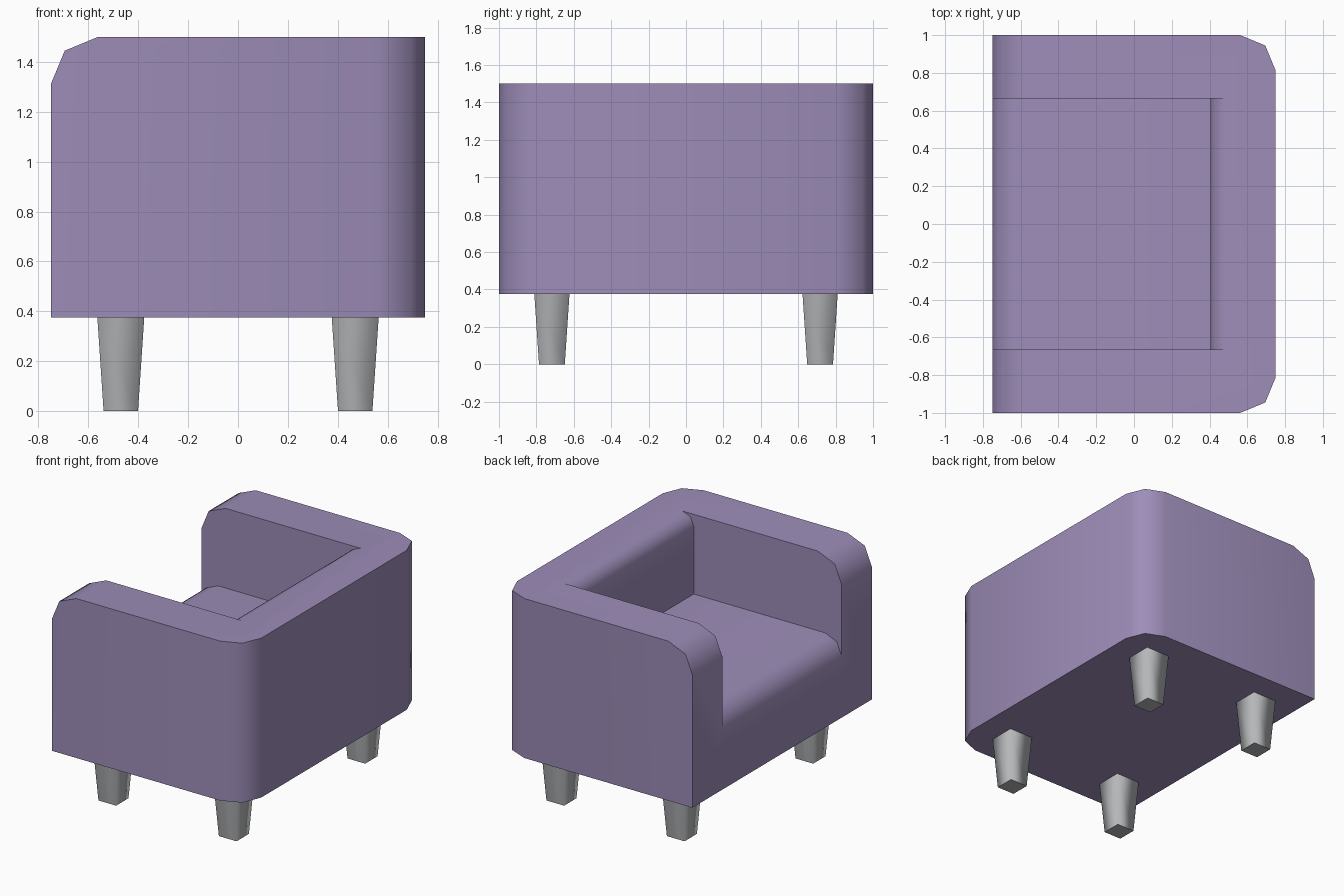
import bpy, bmesh, math

old = bpy.data.objects.get("Cube")
if old:
    bpy.data.objects.remove(old, do_unlink=True)


def make_material(name, rgb):
    mat = bpy.data.materials.new(name)
    mat.use_nodes = True
    mat.diffuse_color = (*rgb, 1)
    mat.node_tree.nodes["Principled BSDF"].inputs["Base Color"].default_value = (*rgb, 1)
    return mat


def add_object(name, bm, mat):
    bmesh.ops.recalc_face_normals(bm, faces=bm.faces)
    mesh = bpy.data.meshes.new(name)
    bm.to_mesh(mesh)
    bm.free()
    mesh.materials.append(mat)
    obj = bpy.data.objects.new(name, mesh)
    bpy.context.collection.objects.link(obj)
    return obj


def side_prism(points, half_width):
    """Extrude an x-z outline across y."""
    bm = bmesh.new()
    face = bm.faces.new([bm.verts.new((x, -half_width, z)) for x, z in points])
    ext = bmesh.ops.extrude_face_region(bm, geom=[face])
    moved = [v for v in ext["geom"] if isinstance(v, bmesh.types.BMVert)]
    bmesh.ops.translate(bm, verts=moved, vec=(0, 2 * half_width, 0))
    return bm


def rounded(cx, cz, r, start, end):
    """Two-segment rounded corner, angles in degrees."""
    angles = [math.radians(start + (end - start) * i / 2) for i in range(3)]
    return [(cx + r * math.cos(a), cz + r * math.sin(a)) for a in angles]


fabric = make_material("purple fabric", (0.337, 0.266, 0.479))
metal = make_material("grey leg", (0.462, 0.472, 0.483))

FRONT, BACK, BASE, TOP = -0.75, 0.75, 0.375, 1.5
CORNER, SEAT, SEAT_R, REST, LIP = 0.188, 0.938, 0.13, 0.405, 0.085

# Outer body: rounded arm fronts, then rounded rear corners
outline = [(FRONT, BASE)] + rounded(FRONT + CORNER, TOP - CORNER, CORNER, 180, 90)
outline += [(BACK, TOP), (BACK, BASE)]
bm = side_prism(outline, 1)
rear = [e for e in bm.edges
        if all(abs(v.co.x - BACK) < 1e-4 for v in e.verts)
        and abs(e.verts[0].co.z - e.verts[1].co.z) > 0.5]
bmesh.ops.bevel(bm, geom=rear, offset=CORNER, offset_type='OFFSET',
                segments=2, profile=0.5, affect='EDGES')
body = add_object("chair_body", bm, fabric)

# Seat hollow: rounded seat front and rounded backrest lip
hollow = [(FRONT - 0.2, SEAT - SEAT_R)]
hollow += rounded(FRONT + SEAT_R, SEAT - SEAT_R, SEAT_R, 180, 90)
hollow += [(REST, SEAT)] + rounded(REST + LIP, TOP - LIP, LIP, 180, 90)
hollow += [(REST + LIP, TOP + 0.2), (FRONT - 0.2, TOP + 0.2)]
cutter = add_object("seat_hollow", side_prism(hollow, 0.665), fabric)
cutter.hide_render = True

bpy.ops.object.select_all(action='DESELECT')
bpy.context.view_layer.objects.active = body
body.select_set(True)
cut = body.modifiers.new("seat hollow", 'BOOLEAN')
cut.operation = 'DIFFERENCE'
cut.solver = 'EXACT'
cut.object = cutter
bpy.ops.object.modifier_apply(modifier=cut.name)
bpy.data.objects.remove(cutter, do_unlink=True)
bpy.ops.object.shade_smooth_by_angle(angle=math.radians(50))

# Tapered square legs with softly shaded sides
for x, end in ((-0.47, "front"), (0.47, "rear")):
    for y, side in ((-0.717, "a"), (0.717, "b")):
        bm = bmesh.new()
        bmesh.ops.create_cube(bm, size=1)
        for v in bm.verts:
            upper = v.co.z > 0
            half = 0.094 if upper else 0.069
            v.co = (x + math.copysign(half, v.co.x),
                    y + math.copysign(half, v.co.y), BASE if upper else 0)
        bm.normal_update()
        for f in bm.faces:
            f.smooth = abs(f.normal.z) < 0.5
        add_object(f"{end}_leg_{side}", bm, metal)
